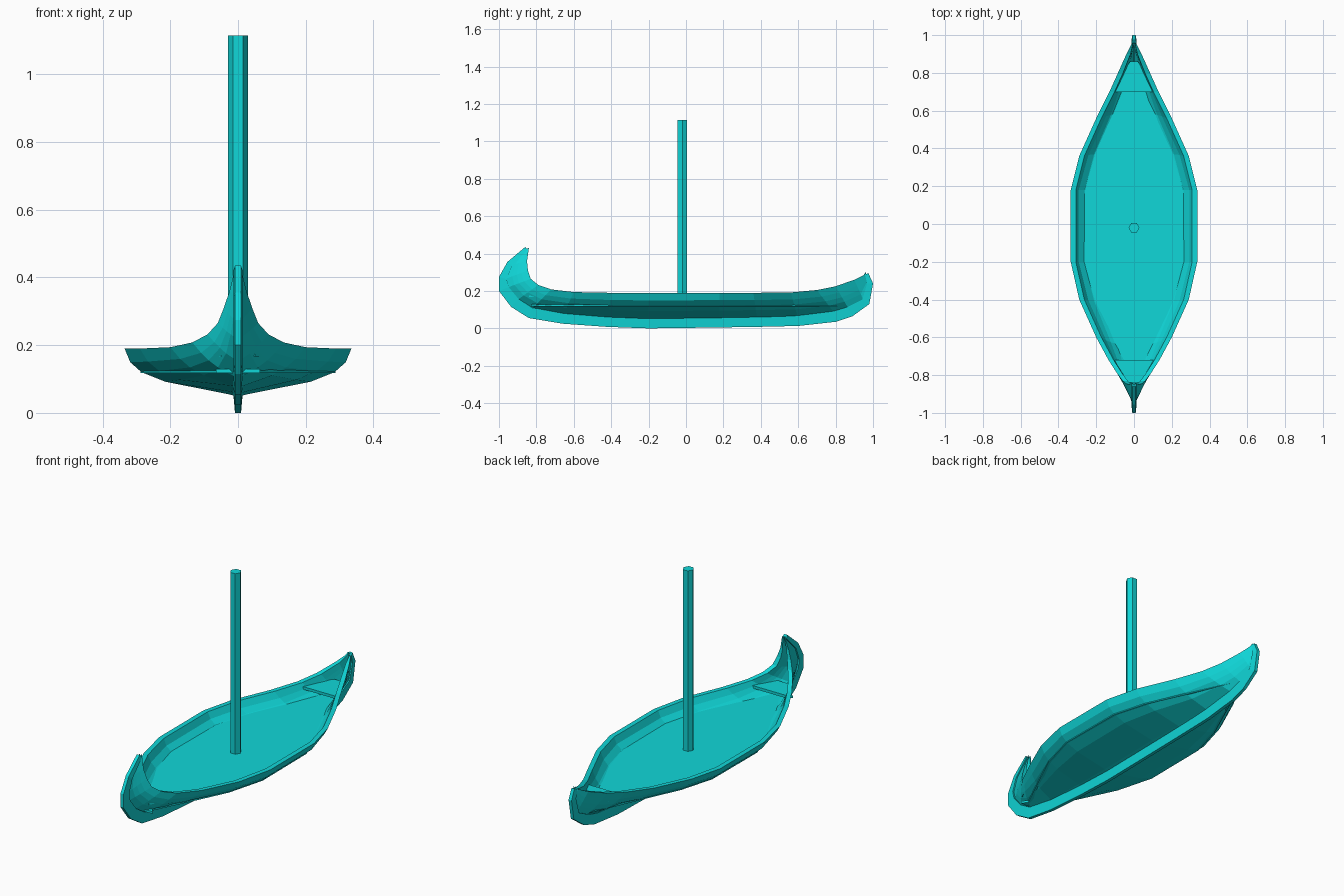
import bpy, bmesh
from mathutils import Vector

cube = bpy.data.objects.get("Cube")
if cube:
    bpy.data.objects.remove(cube, do_unlink=True)

paint = bpy.data.materials.new("turquoise")
paint.use_nodes = True
paint.diffuse_color = (0.005, 0.68, 0.69, 1)
paint.node_tree.nodes["Principled BSDF"].inputs["Base Color"].default_value = paint.diffuse_color

# Stations, bow to stern: gunwale y, half width, gunwale z, keel y, keel z
STATIONS = [
    (-.84, .008, .43, -.86, .435), (-.85, .025, .36, -.955, .355),
    (-.845, .042, .31, -1, .275), (-.83, .06, .265, -1, .2),
    (-.79, .09, .232, -.935, .115), (-.72, .135, .208, -.84, .055),
    (-.6, .2, .194, -.66, .025), (-.4, .29, .19, -.42, .008),
    (-.2, .335, .19, -.2, 0), (.18, .335, .19, .18, .005),
    (.36, .29, .19, .38, .008), (.56, .2, .192, .6, .013),
    (.7, .13, .205, .8, .035), (.8, .085, .225, .89, .065),
    (.9, .04, .26, .98, .13), (.95, .015, .285, 1, .24),
    (.96, .008, .3, .975, .295)]
# Cross-section: height fraction, width fraction at the widest station
SECTION = [(1, 1), (.71, .95), (.5, .85), (.3, .64), (.04, .09), (0, .02)]
BEAM = .335


def finish(bm, name):
    bmesh.ops.recalc_face_normals(bm, faces=bm.faces)
    mesh = bpy.data.meshes.new(name)
    bm.to_mesh(mesh)
    bm.free()
    mesh.materials.append(paint)
    obj = bpy.data.objects.new(name, mesh)
    bpy.context.collection.objects.link(obj)
    return obj


def loft(name, rings):
    """Closed rings joined in order, with both ends capped."""
    bm = bmesh.new()
    loops = [[bm.verts.new(p) for p in ring] for ring in rings]
    n = len(loops[0])
    for a, b in zip(loops, loops[1:]):
        for i in range(n):
            j = (i + 1) % n
            bm.faces.new((a[i], a[j], b[j], b[i]))
    bm.faces.new(loops[0])
    bm.faces.new(loops[-1])
    return finish(bm, name)


def plank(name, outline, z, thick):
    """Flat board from (y, half width) pairs, mirrored across x."""
    rings = [[(x, y, z), (-x, y, z), (-x, y, z - thick), (x, y, z - thick)]
             for y, x in outline]
    return loft(name, rings)


def inset(i, depth):
    """Keel point moved into the boat along the profile normal."""
    pts = [Vector((s[3], s[4])) for s in STATIONS]
    d = (pts[min(i + 1, len(pts) - 1)] - pts[max(i - 1, 0)]).normalized()
    return pts[i] + Vector((-d.y, d.x)) * depth


def keel_depth(i):
    ends = min(i, len(STATIONS) - 1 - i)
    return min(.05, .012 + .012 * ends)


def hull_point(i, f, full):
    gy, w, gz = STATIONS[i][:3]
    ky, kz = inset(i, keel_depth(i))
    x = w * (f + (full - f) * w / BEAM)
    return Vector((max(x, .005), ky + (gy - ky) * f, kz + (gz - kz) * f))


def width_fraction(f):
    for (f1, w1), (f0, w0) in zip(SECTION, SECTION[1:]):
        if f0 <= f <= f1:
            return w0 + (w1 - w0) * (f - f0) / (f1 - f0)
    return 1


# Hull shell with an outer skin, flat rim and inner skin
rings = []
for i, st in enumerate(STATIONS):
    outer = [hull_point(i, f, w) for f, w in SECTION]
    scale = max((st[1] - .027) / st[1], .45)
    lift = min(.02, keel_depth(i) * .5)
    inner = []
    for k, p in enumerate(outer):
        q = p.copy()
        q.x *= scale
        if k:
            shift = inset(i, lift) - inset(i, 0)
            q.y += shift.x * k / 5
            q.z += shift.y * k / 5
        inner.append(q)
    mirror = lambda ps: [Vector((-p.x, p.y, p.z)) for p in ps]
    rings.append(outer + mirror(outer)[::-1] + mirror(inner) + inner[::-1])
loft("hull", rings)

# Keel and stems: a narrow strip following the whole lower profile
strip = []
for i in range(len(STATIONS)):
    (y0, z0), (y1, z1) = inset(i, 0), inset(i, keel_depth(i) + .008)
    strip.append([(.009, y0, z0), (-.009, y0, z0), (-.014, y1, z1), (.014, y1, z1)])
loft("keel", strip)

# Floor fitted inside the hull
FLOOR = .13
outline = [(-.83, .065)]
for i in range(5, 14):
    kz = inset(i, keel_depth(i)).y
    f = (FLOOR - kz) / (STATIONS[i][2] - kz)
    p = hull_point(i, f, width_fraction(f))
    outline.append((p.y, p.x - .008))
plank("floor", sorted(outline), FLOOR, .012)

# Raised decks at both ends
plank("bow_deck", [(-.84, .05), (-.72, .115)], .182, .015)
plank("stern_deck", [(.7, .115), (.78, .077), (.86, .02)], .185, .015)

# Six-sided mast
bpy.ops.mesh.primitive_cylinder_add(vertices=6, radius=.029, depth=1.0,
                                    location=(0, -.02, .615),
                                    rotation=(0, 0, 3.14159 / 6))
mast = bpy.context.object
mast.name = "mast"
mast.data.materials.append(paint)
